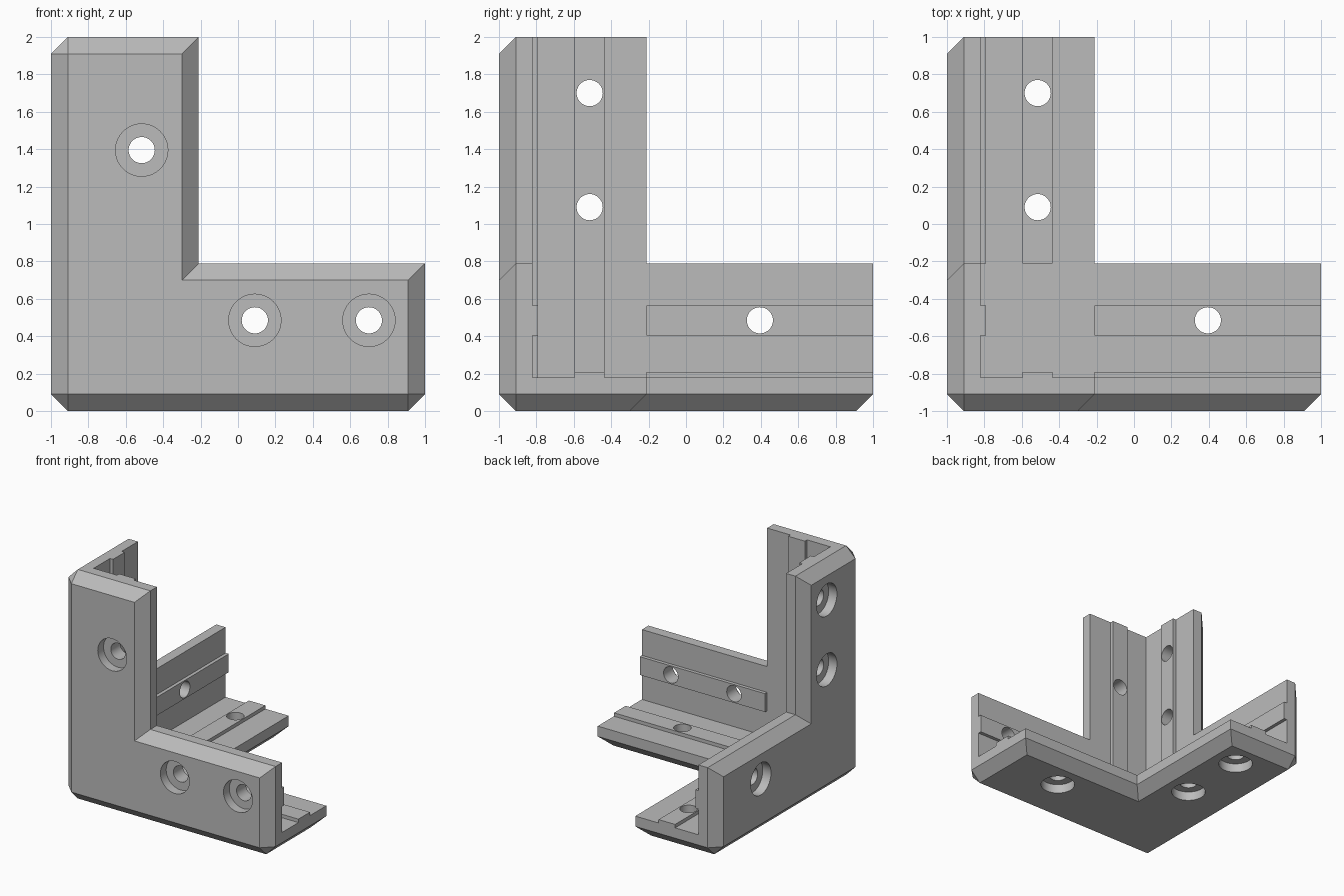
import bpy, bmesh, math
from mathutils import Vector, Matrix

if "Cube" in bpy.data.objects:
    bpy.data.objects.remove(bpy.data.objects["Cube"])

WALL, LEG, SIZE = 0.18, 0.79, 2.0
CHAMFER = 0.09
RIB_TOP, RIB_MID, RIB_HALF = 0.21, 0.485, 0.08
HOLE_R, SINK_R, SINK_DEPTH = 0.07, 0.14, 0.08
ORIGIN = Vector((-1, -1, 0))

grey = bpy.data.materials.new("plain grey")
grey.use_nodes = True
grey.diffuse_color = (0.5, 0.5, 0.5, 1)
grey.node_tree.nodes["Principled BSDF"].inputs["Base Color"].default_value = (0.5, 0.5, 0.5, 1)


def finish(bm, name):
    """Turn a bmesh measured from the outer corner into an object."""
    bmesh.ops.recalc_face_normals(bm, faces=bm.faces)
    bmesh.ops.translate(bm, verts=bm.verts, vec=ORIGIN)
    mesh = bpy.data.meshes.new(name)
    bm.to_mesh(mesh)
    bm.free()
    mesh.materials.append(grey)
    obj = bpy.data.objects.new(name, mesh)
    bpy.context.collection.objects.link(obj)
    return obj


def add_box(bm, lo, hi):
    lo, hi = Vector(lo), Vector(hi)
    place = Matrix.Translation((lo + hi) / 2) @ Matrix.Diagonal((*(hi - lo), 1))
    bmesh.ops.create_cube(bm, size=1, matrix=place)


# Corner bracket: three L-shaped walls laid out on a coarse grid of cells
steps = (0, WALL, LEG, SIZE)


def filled(cell):
    if min(cell) < 0 or max(cell) > 2:
        return False
    return min(cell) == 0 and sorted(cell)[1] < 2


bm = bmesh.new()
cells = [(i, j, k) for i in range(3) for j in range(3) for k in range(3)]
for cell in filter(filled, cells):
    for axis in range(3):
        for side in (0, 1):
            beside = list(cell)
            beside[axis] += 2 * side - 1
            if filled(beside):
                continue
            loop = []
            for a, b in ((0, 0), (1, 0), (1, 1), (0, 1)):
                at = list(cell)
                at[axis] += side
                at[(axis + 1) % 3] += a
                at[(axis + 2) % 3] += b
                loop.append(bm.verts.new([steps[n] for n in at]))
            bm.faces.new(loop)
bmesh.ops.remove_doubles(bm, verts=bm.verts, dist=0.001)
bmesh.ops.recalc_face_normals(bm, faces=bm.faces)
bmesh.ops.dissolve_limit(bm, angle_limit=0.02, verts=bm.verts, edges=bm.edges)

# Chamfer every edge that lies on one of the outer faces
outer = [e for e in bm.edges
         if any(max(v.co[a] for v in e.verts) < 0.001 for a in range(3))]
bmesh.ops.bevel(bm, geom=outer, offset=CHAMFER, offset_type='OFFSET',
                segments=1, affect='EDGES', clamp_overlap=False)
bracket = finish(bm, "corner_bracket")

# Ribs: (wall normal axis, running axis); upright ones reach the floor
names = ("left_wall", "front_wall", "base")
runs = ("across", "back", "up")
ribs = []
for normal in range(3):
    for along in range(3):
        if along == normal:
            continue
        across = 3 - normal - along
        lo, hi = [0, 0, 0], [0, 0, 0]
        lo[normal], hi[normal] = WALL, RIB_TOP
        lo[along], hi[along] = (WALL if along == 2 else LEG), SIZE
        lo[across], hi[across] = RIB_MID - RIB_HALF, RIB_MID + RIB_HALF
        bm = bmesh.new()
        add_box(bm, lo, hi)
        ribs.append(finish(bm, f"{names[normal]}_rib_{runs[along]}"))

# Counterbored screw holes: a pair on one leg of each wall, one on the other
pair_leg = {0: 2, 1: 0, 2: 1}
cutters = []
for normal in range(3):
    for along in range(3):
        if along == normal:
            continue
        spots = (1.09, 1.70) if pair_leg[normal] == along else (1.395,)
        for spot in spots:
            centre = Vector((RIB_MID, RIB_MID, RIB_MID))
            centre[along] = spot
            axis = Vector([float(n == normal) for n in range(3)])
            turn = axis.to_track_quat('Z', 'Y').to_matrix().to_4x4()
            for radius, start, end in ((HOLE_R, -0.1, 0.3),
                                       (SINK_R, -0.1, SINK_DEPTH)):
                centre[normal] = (start + end) / 2
                bm = bmesh.new()
                bmesh.ops.create_cone(bm, cap_ends=True, segments=40,
                                      radius1=radius, radius2=radius,
                                      depth=end - start,
                                      matrix=Matrix.Translation(centre) @ turn)
                cutters.append((finish(bm, "hole_cutter"), normal, along, radius))


def cut(obj, tools):
    for tool in tools:
        mod = obj.modifiers.new("hole", 'BOOLEAN')
        mod.operation, mod.solver, mod.object = 'DIFFERENCE', 'EXACT', tool
    bpy.ops.object.select_all(action='DESELECT')
    obj.select_set(True)
    bpy.context.view_layer.objects.active = obj
    for mod in list(obj.modifiers):
        bpy.ops.object.modifier_apply(modifier=mod.name)
    bpy.ops.object.shade_smooth_by_angle(angle=math.radians(30))


cut(bracket, [c[0] for c in cutters])
for rib in ribs:
    cut(rib, [c[0] for c in cutters if c[3] == HOLE_R and
              rib.name == f"{names[c[1]]}_rib_{runs[c[2]]}"])
for cutter in cutters:
    bpy.data.objects.remove(cutter[0])
